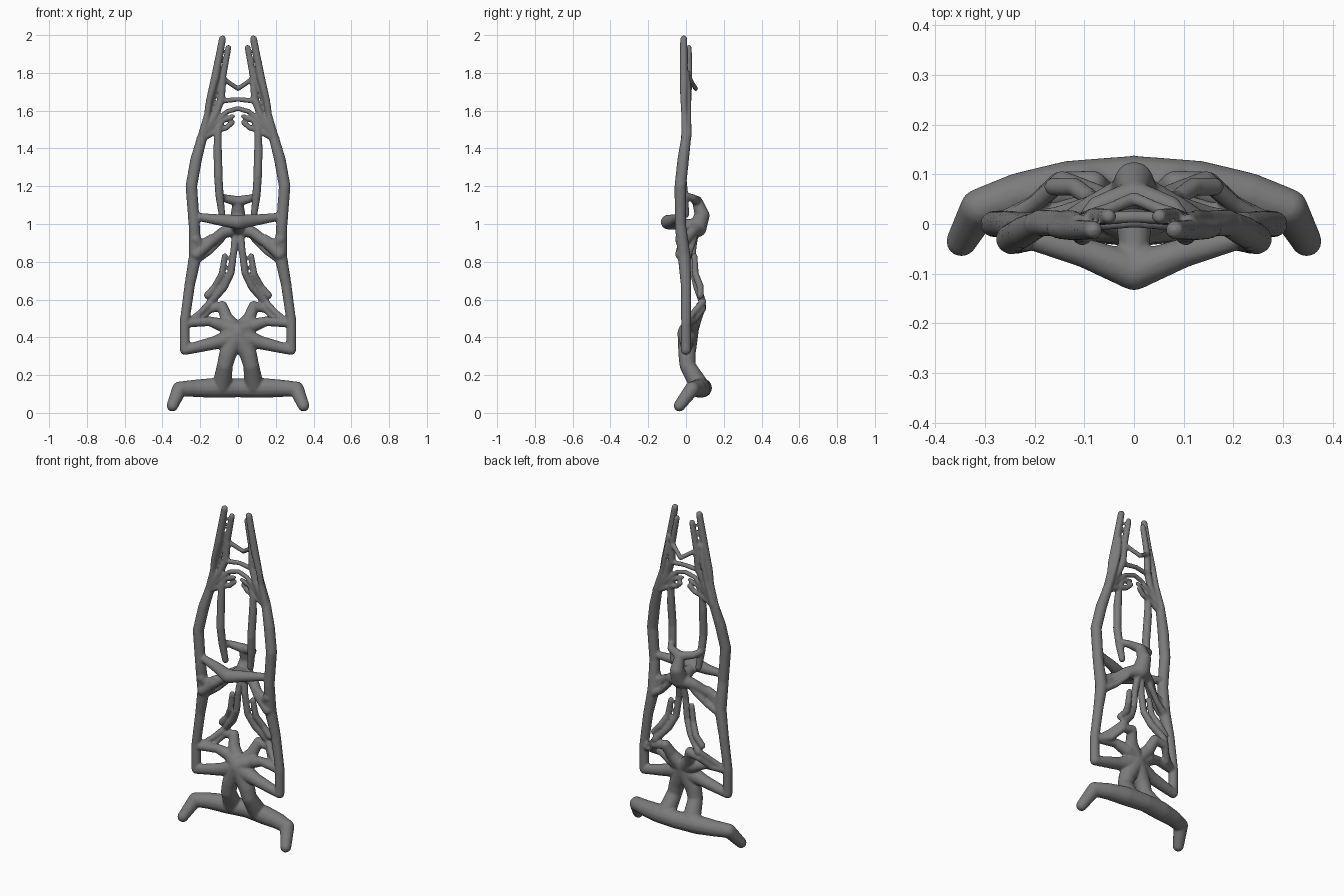
import bpy, bmesh
from mathutils import Vector, Matrix


def tube(bm, pts):
    """Chain of tapered rods with round joints; each point is x, y, z, radius. Mirrored in x."""
    for s in (1, -1):
        nodes = [(Vector((x * s, y, z)), r) for x, y, z, r in pts]
        for p, r in nodes:
            bmesh.ops.create_uvsphere(bm, u_segments=14, v_segments=8, radius=r,
                                      matrix=Matrix.Translation(p))
        for (a, ra), (b, rb) in zip(nodes, nodes[1:]):
            d = b - a
            m = Matrix.Translation((a + b) / 2) @ d.to_track_quat('Z', 'Y').to_matrix().to_4x4()
            bmesh.ops.create_cone(bm, cap_ends=True, segments=14, radius1=ra, radius2=rb,
                                  depth=d.length, matrix=m)


def part(name, chains):
    bm = bmesh.new()
    for c in chains:
        tube(bm, c)
    me = bpy.data.meshes.new(name)
    bm.to_mesh(me)
    bm.free()
    ob = bpy.data.objects.new(name, me)
    bpy.context.collection.objects.link(ob)
    return ob


# base bar with feet, and the two legs up to the hub
base = [
    [(0, .088, .132, .05), (.13, .075, .132, .053), (.23, .058, .13, .046), (.31, .032, .126, .04), (.347, -.035, .038, .031)],
    [(.085, .07, .145, .052), (.07, .008, .25, .042), (.055, .005, .31, .046), (0, .01, .42, .056)],
]
# hub arms and side frames
side_frame = [
    [(0, .01, .41, .054), (.12, .005, .372, .036), (.281, 0, .333, .027), (.283, 0, .48, .026),
     (.255, 0, .68, .028), (.226, -.01, .83, .034), (.232, -.03, 1.0, .03), (.247, -.03, 1.2, .031),
     (.222, -.015, 1.34, .031), (.192, 0, 1.45, .027)],
    [(0, .01, .43, .052), (.07, .03, .46, .038), (.15, .02, .485, .026), (.28, 0, .475, .023)],
    [(0, .02, .43, .045), (.06, .05, .5, .034), (.083, .08, .565, .028), (.15, .085, .55, .021),
     (.2, .04, .49, .019), (.28, 0, .475, .018)],
]
# hanging strands inside the frame
strands = [
    [(.01, .05, .97, .02), (.022, .035, .86, .019), (.037, .04, .74, .019), (.075, .06, .665, .021),
     (.145, .088, .585, .02), (.2, .04, .53, .017), (.27, 0, .475, .016)],
    [(.07, .045, .83, .016), (.085, .05, .735, .018), (.12, .075, .67, .019), (.162, .075, .622, .019)],
]
# central body, front chevron, shoulders
body = [
    [(0, .06, .98, .05), (0, .086, 1.045, .04), (0, .06, 1.12, .028), (.075, .035, 1.137, .021), (.1, 0, 1.15, .019)],
    [(0, .06, .98, .045), (0, -.05, 1.0, .03), (0, -.095, 1.01, .039)],
    [(0, -.095, 1.01, .039), (.1, -.058, 1.022, .03), (.23, -.025, 1.04, .02)],
    [(0, .06, .98, .045), (.08, .03, .955, .03), (.15, -.015, .9, .028), (.22, -.025, .84, .032)],
    [(.14, -.01, .925, .022), (.2, -.02, .885, .026), (.225, -.03, .92, .029)],
    [(.05, .05, .975, .02), (.09, .04, .915, .017), (.15, .02, .855, .017), (.22, 0, .81, .022)],
]
# inner columns and the small fingers at their tops
columns = [
    [(.085, .0, 1.05, .018), (.098, -.01, 1.15, .022), (.104, -.02, 1.25, .023), (.108, -.01, 1.4, .023),
     (.105, -.005, 1.5, .018), (.085, 0, 1.545, .014), (.025, 0, 1.57, .011)],
    [(.2, 0, 1.45, .022), (.11, 0, 1.495, .015), (.06, .005, 1.51, .015), (.03, .01, 1.538, .014)],
    [(.19, 0, 1.46, .022), (.11, 0, 1.545, .015), (.06, 0, 1.595, .013), (0, .005, 1.612, .013)],
    [(.075, .01, 1.652, .014), (0, .015, 1.66, .013)],
    [(.075, .02, 1.765, .015), (.05, .03, 1.75, .013), (0, .052, 1.716, .013)],
]
# long fingers
fingers = [
    [(.192, 0, 1.45, .026), (.163, -.008, 1.58, .017), (.153, -.012, 1.65, .018),
     (.122, -.012, 1.77, .022), (.082, -.012, 1.98, .019)],
    [(.19, 0, 1.46, .024), (.118, 0, 1.58, .019), (.088, .01, 1.66, .02), (.08, .015, 1.78, .018), (.051, .015, 1.933, .016)],
    [(.19, .01, 1.465, .02), (.148, .014, 1.6, .014), (.125, .013, 1.7, .016), (.11, .005, 1.8, .015)],
]

chains = base + side_frame + strands + body + columns + fingers
frame = part("branching_frame", chains)

# fuse all rods into one soft surface
rm = frame.modifiers.new("fuse", 'REMESH')
rm.mode = 'VOXEL'
rm.voxel_size = 0.006
rm.use_smooth_shade = True
sm = frame.modifiers.new("soften", 'SMOOTH')
sm.factor = 0.5
sm.iterations = 5

# dark grey finish
mat = bpy.data.materials.new("dark_grey")
mat.diffuse_color = (0.2, 0.2, 0.2, 1)
frame.data.materials.append(mat)
